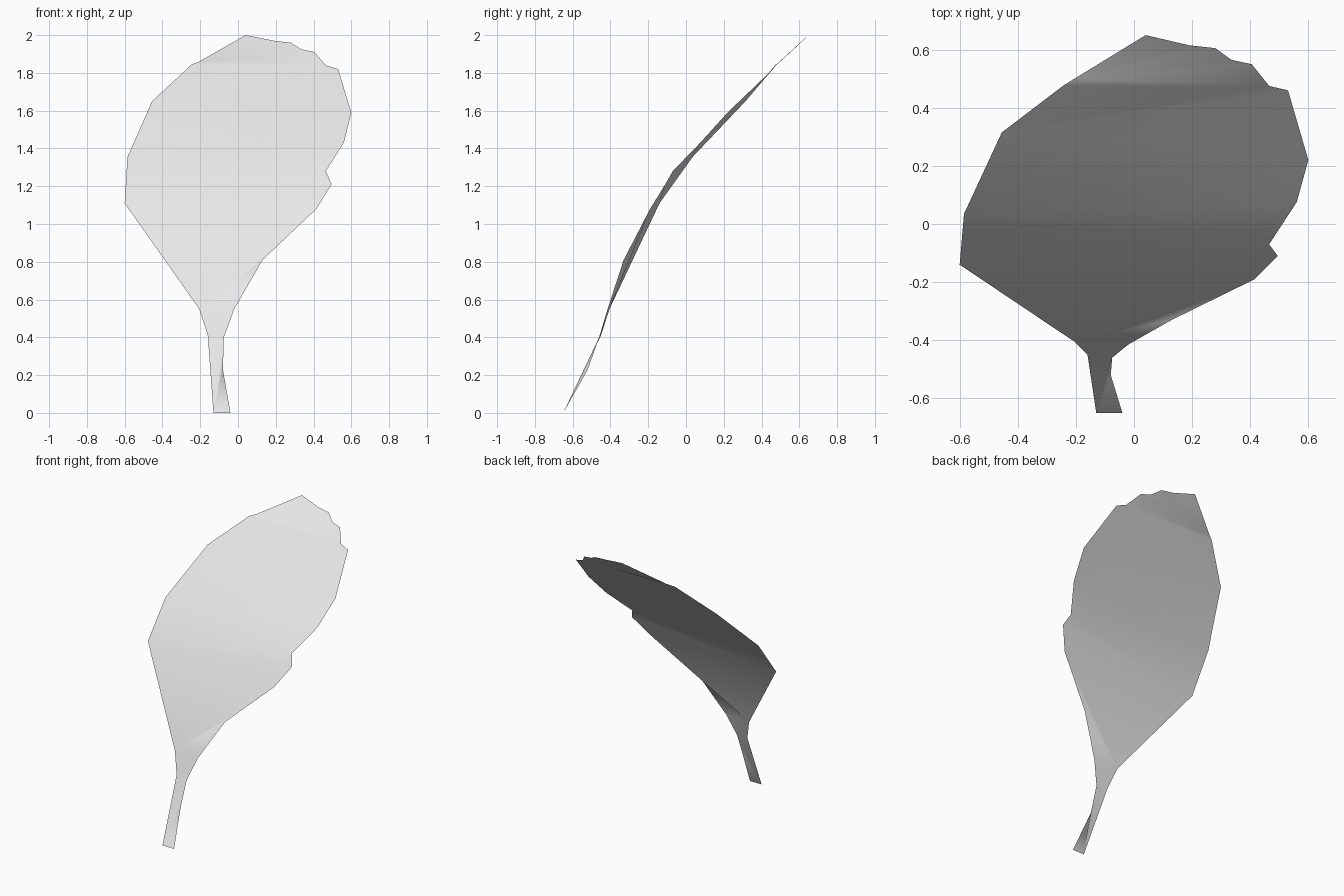
import bpy
import bmesh

cube = bpy.data.objects.get("Cube")
if cube:
    bpy.data.objects.remove(cube, do_unlink=True)

# Material
grey = bpy.data.materials.new("pale_grey")
grey.use_nodes = True
colour = (0.8, 0.8, 0.8, 1)
grey.diffuse_color = colour
grey.node_tree.nodes["Principled BSDF"].inputs["Base Color"].default_value = colour

# Left and right margins of the leaf, from stalk foot to tip
viewer_left = [
    (-0.13, -0.65, 0), (-0.16, -0.45, 0.41), (-0.205, -0.405, 0.55),
    (-0.6, -0.14, 1.11), (-0.585, 0.035, 1.355), (-0.455, 0.315, 1.65),
    (-0.245, 0.475, 1.845), (-0.205, 0.5, 1.86), (0.04, 0.65, 2),
]
viewer_right = [
    (-0.04, -0.65, 0), (-0.08, -0.52, 0.23), (-0.075, -0.46, 0.4),
    (-0.02, -0.415, 0.55), (0.13, -0.33, 0.81), (0.415, -0.19, 1.08),
    (0.495, -0.11, 1.21), (0.465, -0.07, 1.28), (0.56, 0.075, 1.43),
    (0.6, 0.22, 1.59), (0.53, 0.46, 1.82), (0.465, 0.475, 1.84),
    (0.405, 0.55, 1.91), (0.335, 0.565, 1.925), (0.28, 0.605, 1.96),
    (0.19, 0.615, 1.97),
]

# Stitch the margins into one bent sheet, climbing whichever side is lower
bm = bmesh.new()
left = [bm.verts.new(p) for p in viewer_left]
right = [bm.verts.new(p) for p in viewer_right] + [left[-1]]
i = j = 0
while i < len(left) - 2 or j < len(right) - 2:
    climb_left = j == len(right) - 2 or (
        i < len(left) - 2 and left[i + 1].co.z < right[j + 1].co.z)
    if climb_left:
        bm.faces.new((left[i], right[j], left[i + 1]))
        i += 1
    else:
        bm.faces.new((left[i], right[j], right[j + 1]))
        j += 1
bm.faces.new((left[i], right[j], left[-1]))
for face in bm.faces:
    face.smooth = True

mesh = bpy.data.meshes.new("leaf")
bm.to_mesh(mesh)
bm.free()
mesh.materials.append(grey)
leaf = bpy.data.objects.new("leaf", mesh)
bpy.context.collection.objects.link(leaf)
